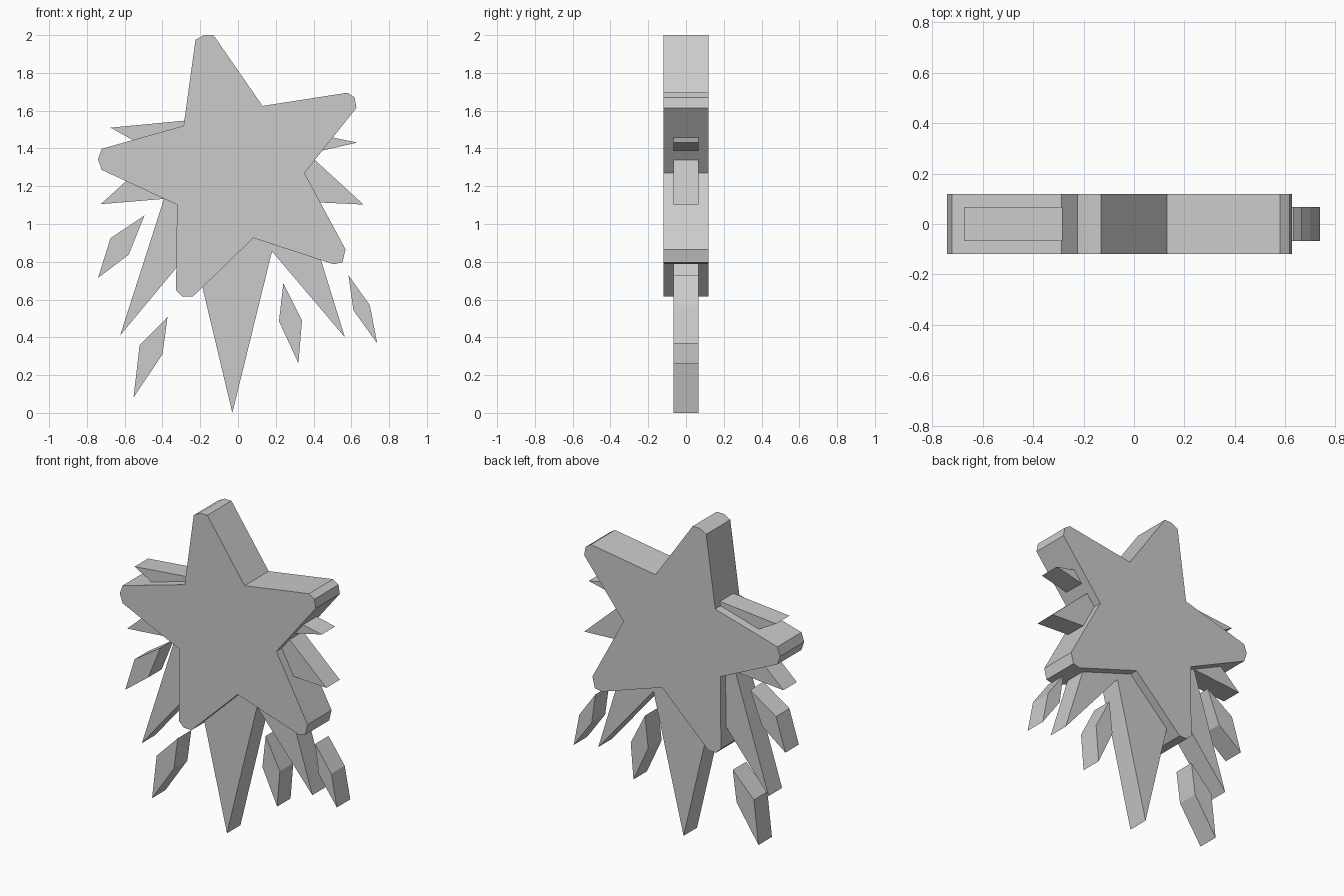
import bpy
import bmesh

cube = bpy.data.objects.get("Cube")
if cube:
    bpy.data.objects.remove(cube, do_unlink=True)

grey = bpy.data.materials.new("light grey")
grey.use_nodes = True
colour = (0.6, 0.6, 0.6, 1)
grey.diffuse_color = colour
grey.node_tree.nodes["Principled BSDF"].inputs["Base Color"].default_value = colour


def slab(name, outline, half_depth):
    """Extrude an (x, z) outline along y, centred on y = 0."""
    bm = bmesh.new()
    front = bm.faces.new([bm.verts.new((x, -half_depth, z)) for x, z in outline])
    side = bmesh.ops.extrude_face_region(bm, geom=[front], use_keep_orig=True)
    moved = [v for v in side["geom"] if isinstance(v, bmesh.types.BMVert)]
    bmesh.ops.translate(bm, verts=moved, vec=(0, 2 * half_depth, 0))
    bmesh.ops.recalc_face_normals(bm, faces=bm.faces)
    mesh = bpy.data.meshes.new(name)
    bm.to_mesh(mesh)
    bm.free()
    mesh.materials.append(grey)
    obj = bpy.data.objects.new(name, mesh)
    bpy.context.collection.objects.link(obj)
    return obj


# Thick five-pointed star with blunted tips
slab("star", [
    (-.225, 1.975), (-.18, 2), (-.13, 2), (.13, 1.625),
    (.58, 1.695), (.617, 1.67), (.627, 1.615), (.352, 1.27),
    (.569, .866), (.553, .797), (.505, .787), (.082, .926),
    (-.24, .615), (-.294, .615), (-.328, .649), (-.323, 1.102),
    (-.722, 1.287), (-.741, 1.343), (-.722, 1.398), (-.288, 1.52),
], .12)

# Thinner spiky burst running through the star
slab("burst", [
    (-.2, 1.555), (.2, 1.52), (.632, 1.431), (.371, 1.372),
    (.664, 1.103), (.344, 1.118), (.566, .4), (.18, .855),
    (-.03, 0), (-.238, .874), (-.624, .41), (-.392, 1.133),
    (-.727, 1.105), (-.43, 1.374), (-.675, 1.51),
], .067)

# Loose kite-shaped shards below the star
shards = {
    "shard_upper_right": [(-.495, 1.045), (-.675, .925), (-.741, .715), (-.579, .837)],
    "shard_lower_right": [(-.373, .508), (-.521, .358), (-.553, .082), (-.4, .31)],
    "shard_inner_left": [(.24, .686), (.339, .49), (.32, .262), (.217, .485)],
    "shard_outer_left": [(.585, .728), (.698, .57), (.737, .368), (.611, .543)],
}
for name, outline in shards.items():
    slab(name, outline, .067)
